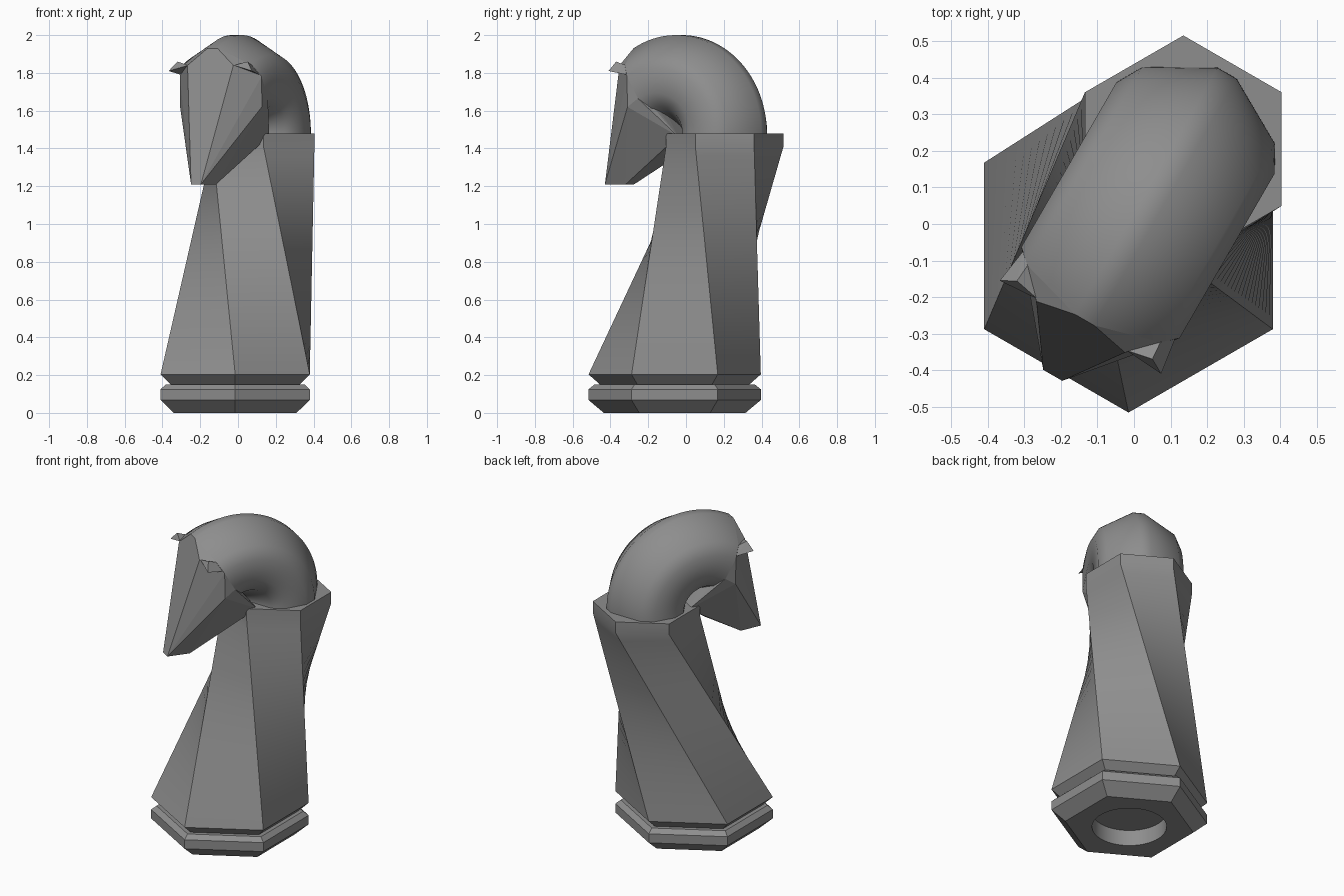
import bpy, bmesh, math
from mathutils import Vector

if "Cube" in bpy.data.objects:
    bpy.data.objects.remove(bpy.data.objects["Cube"])

grey = bpy.data.materials.new("stone grey")
grey.diffuse_color = (0.27, 0.27, 0.27, 1)
grey.use_nodes = True
grey.node_tree.nodes["Principled BSDF"].inputs["Base Color"].default_value = grey.diffuse_color


def make(name, bm, angle):
    bmesh.ops.recalc_face_normals(bm, faces=bm.faces)
    me = bpy.data.meshes.new(name)
    bm.to_mesh(me)
    bm.free()
    ob = bpy.data.objects.new(name, me)
    bpy.context.collection.objects.link(ob)
    me.materials.append(grey)
    bpy.ops.object.select_all(action='DESELECT')
    ob.select_set(True)
    bpy.context.view_layer.objects.active = ob
    if angle:
        bpy.ops.object.shade_smooth_by_angle(angle=math.radians(angle))
    return ob


def loft(rings):
    """Skin a list of equal-length point rings and cap both ends."""
    bm = bmesh.new()
    vs = [[bm.verts.new(p) for p in r] for r in rings]
    n = len(vs[0])
    for a, b in zip(vs, vs[1:]):
        for i in range(n):
            j = (i + 1) % n
            bm.faces.new((a[i], a[j], b[j], b[i]))
    bm.faces.new(vs[0][::-1])
    bm.faces.new(vs[-1])
    return bm


def hull(points):
    bm = bmesh.new()
    for p in points:
        bm.verts.new(p)
    res = bmesh.ops.convex_hull(bm, input=bm.verts)
    loose = {g for g in res["geom_interior"] + res["geom_unused"] if isinstance(g, bmesh.types.BMVert)}
    bmesh.ops.delete(bm, geom=list(loose), context='VERTS')
    bmesh.ops.dissolve_limit(bm, angle_limit=math.radians(1), verts=bm.verts, edges=bm.edges)
    return bm


def hexagon(cx, cy, r, z, start):
    return [Vector((cx + r * math.cos(math.radians(start + 60 * i)),
                    cy + r * math.sin(math.radians(start + 60 * i)), z)) for i in range(6)]


# Grooved foot and twisted column
BX, BY, R = -0.015, -0.06, 0.456
TX, TY = 0.135, 0.205
rings = [hexagon(BX, BY, r, z, -90) for r, z in
         ((0.375, 0), (R, 0.068), (R, 0.125), (0.425, 0.15), (0.395, 0.15))]
low = hexagon(BX, BY, R, 0.204, -90)
high = hexagon(TX, TY, 0.311, 1.41, -150)
STEPS = 24
for k in range(STEPS + 1):
    rings.append([a.lerp(b, k / STEPS) for a, b in zip(low, high)])
rings.append(hexagon(TX, TY, 0.311, 1.48, -150))
column = make("twisted_column", loft(rings), 0)

# Round recess under the foot
bm = bmesh.new()
bmesh.ops.create_cone(bm, cap_ends=True, segments=64, radius1=0.215, radius2=0.215, depth=0.2)
bmesh.ops.translate(bm, verts=bm.verts, vec=(BX, BY, 0))
cutter = make("recess_cutter", bm, 0)
cutter.hide_render = True
mod = column.modifiers.new("recess", 'BOOLEAN')
mod.object = cutter
mod.operation = 'DIFFERENCE'
mod.solver = 'EXACT'
bpy.context.view_layer.objects.active = column
bpy.ops.object.modifier_apply(modifier="recess")
bpy.data.objects.remove(cutter)
bpy.ops.object.select_all(action='DESELECT')
column.select_set(True)
bpy.context.view_layer.objects.active = column
bpy.ops.object.shade_smooth_by_angle(angle=math.radians(20))


# Head space: s forward, v sideways, z up
def head(s, v, z):
    return Vector((TX - 0.5 * s + 0.866 * v, TY - 0.866 * s - 0.5 * v, z))


half = [(0.24, 0.03), (0.138, 0.21), (0.067, 0.25), (-0.067, 0.25), (-0.138, 0.21), (-0.24, 0.03)]
section = half + [(u, -v) for u, v in reversed(half)]


def neck_ring(deg):
    a = math.radians(deg)
    return [head(0.28 - (0.28 + u) * math.cos(a), v, 1.48 + (0.28 + u) * math.sin(a)) for u, v in section]


# Arched neck
make("arched_neck", loft([neck_ring(120 * k / 60) for k in range(61)]), 40)

# Wedge face: brow, jaw, muzzle front, muzzle back, throat, throat root
pts = neck_ring(120)
for s, v, z in ((0.562, 0.14, 1.84), (0.45, 0.25, 1.62), (0.715, 0.03, 1.21),
                (0.58, 0.045, 1.21), (0.33, 0.1, 1.37), (0.2, 0.15, 1.465)):
    pts += [head(s, v, z), head(s, -v, z)]
make("face_wedge", hull(pts), 0)

# Small pointed ears
for side, name in ((1, "left_ear"), (-1, "right_ear")):
    make(name, hull([head(s, v * side, z) for s, v, z in
                     ((0.555, 0.14, 1.84), (0.489, 0.21, 1.842), (0.46, 0.24, 1.79),
                      (0.54, 0.214, 1.86), (0.563, 0.255, 1.81))]), 0)
